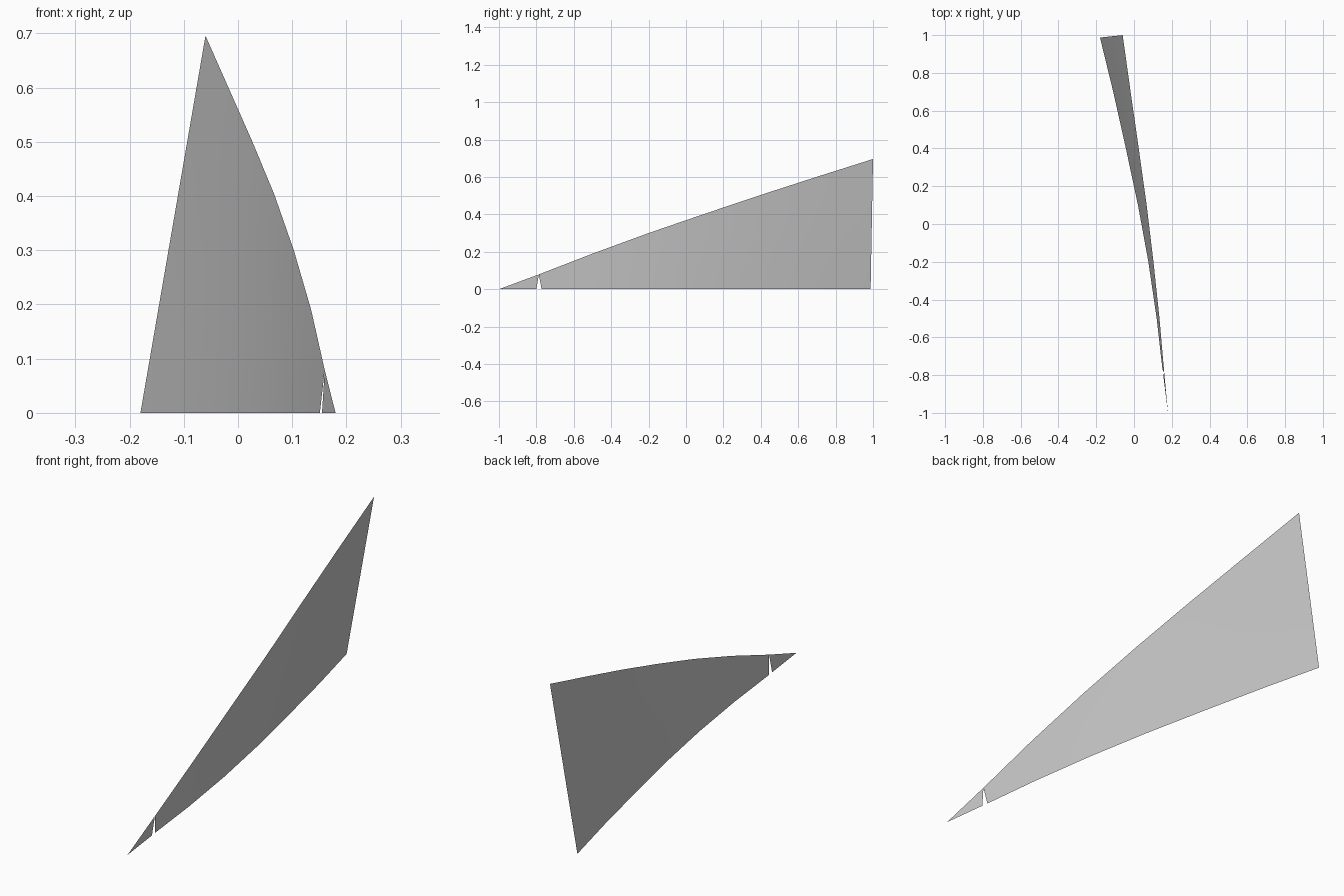
import bpy, bmesh
from mathutils import Vector

if "Cube" in bpy.data.objects:
    bpy.data.objects.remove(bpy.data.objects["Cube"])

# Lower (foot) and upper (leech) edges of the thin curved panel
foot = [(0.151, -0.772, 0), (0.120, -0.5, 0), (0.076, -0.2, 0), (0.021, 0.1, 0),
        (-0.043, 0.4, 0), (-0.110, 0.7, 0), (-0.18, 0.987, 0)]
leech = [(0.160, -0.787, 0.079), (0.135, -0.5, 0.19), (0.103, -0.2, 0.30), (0.067, 0.1, 0.403),
         (0.025, 0.4, 0.504), (-0.018, 0.7, 0.601), (-0.06, 1.0, 0.696)]
ROWS = 4


def make_object(name, bm):
    mesh = bpy.data.meshes.new(name)
    bm.to_mesh(mesh)
    bm.free()
    mesh.shade_smooth()
    obj = bpy.data.objects.new(name, mesh)
    bpy.context.collection.objects.link(obj)
    return obj


# Main panel: surface ruled between the two edges
bm = bmesh.new()
cols = [[bm.verts.new(Vector(a).lerp(Vector(b), j / ROWS)) for j in range(ROWS + 1)]
        for a, b in zip(foot, leech)]
for c, d in zip(cols, cols[1:]):
    for j in range(ROWS):
        bm.faces.new((c[j], d[j], d[j + 1], c[j + 1]))
make_object("curved_panel", bm)

# Pointed front tip, separated from the panel by a narrow V notch
bm = bmesh.new()
bm.faces.new([bm.verts.new(p) for p in ((0.18, -1.0, 0), (0.155, -0.80, 0), leech[0])])
make_object("panel_tip", bm)
